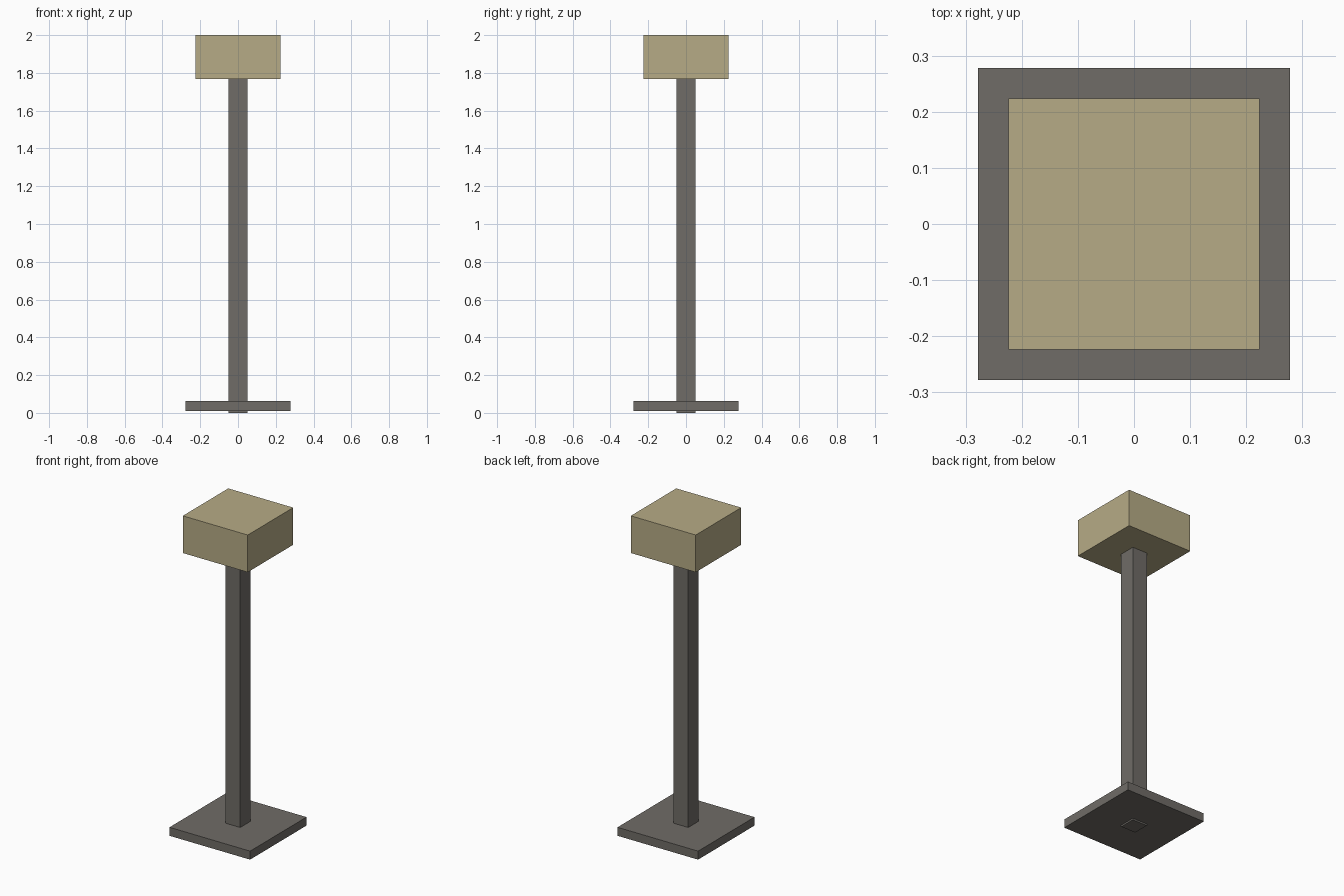
import bpy

if "Cube" in bpy.data.objects:
    bpy.data.objects.remove(bpy.data.objects["Cube"])


def material(name, color):
    mat = bpy.data.materials.new(name)
    mat.diffuse_color = (*color, 1.0)
    mat.use_nodes = True
    mat.node_tree.nodes["Principled BSDF"].inputs["Base Color"].default_value = mat.diffuse_color
    return mat


def box(name, width, z0, z1, mat):
    """Square box centred on the z axis, spanning z0 to z1."""
    bpy.ops.mesh.primitive_cube_add(size=1, location=(0, 0, (z0 + z1) / 2))
    obj = bpy.context.object
    obj.name = name
    obj.scale = (width, width, z1 - z0)
    bpy.ops.object.transform_apply(location=False, rotation=False, scale=True)
    obj.data.materials.append(mat)
    return obj


metal = material("dark_metal", (0.16, 0.15, 0.135))
shade = material("warm_shade", (0.47, 0.41, 0.24))

# Square foot plate, with the post poking slightly through its underside
box("base_plate", 0.556, 0.01, 0.063, metal)
box("post", 0.102, 0.0, 1.77, metal)

# Lamp head
box("lamp_head", 0.448, 1.768, 2.0, shade)
